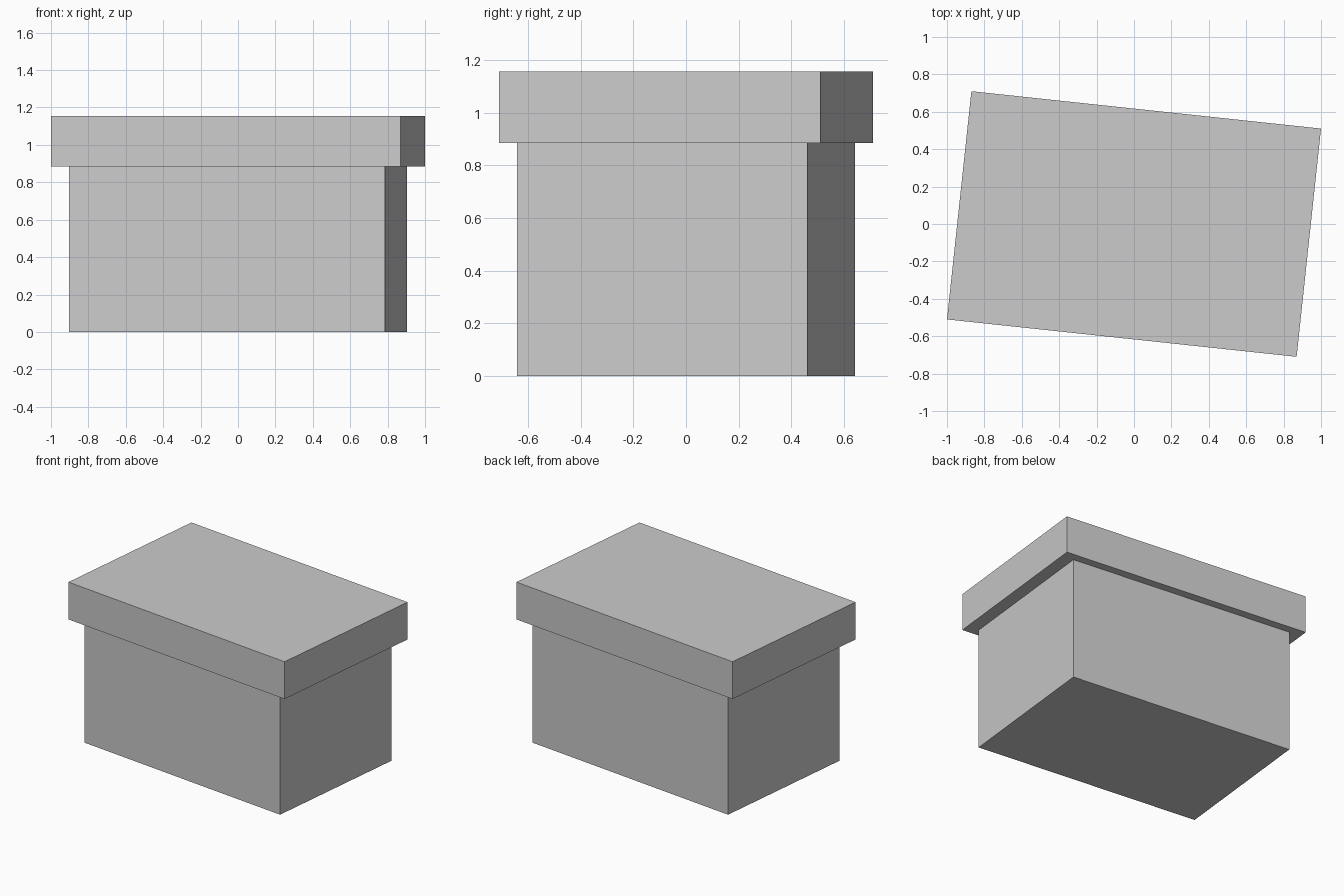
import bpy
import math

default_cube = bpy.data.objects.get("Cube")
if default_cube:
    bpy.data.objects.remove(default_cube, do_unlink=True)

# Single plain grey for the whole box
GREY = (0.6, 0.6, 0.6, 1.0)
grey = bpy.data.materials.new("plain_grey")
grey.use_nodes = True
grey.diffuse_color = GREY
grey.node_tree.nodes["Principled BSDF"].inputs["Base Color"].default_value = GREY

TURN = math.radians(-6.1)


def add_block(name, width, depth, bottom, top):
    """Flat-sided block, turned slightly about the vertical axis."""
    bpy.ops.mesh.primitive_cube_add(size=1, location=(0, 0, (bottom + top) / 2))
    block = bpy.context.object
    block.name = name
    block.scale = (width, depth, top - bottom)
    bpy.ops.object.transform_apply(location=False, rotation=False, scale=True)
    block.rotation_euler.z = TURN
    block.data.materials.append(grey)
    return block


# Box body and its overhanging lid
add_block("box_body", 1.70, 1.11, 0, 0.885)
add_block("box_lid", 1.88, 1.227, 0.885, 1.155)
